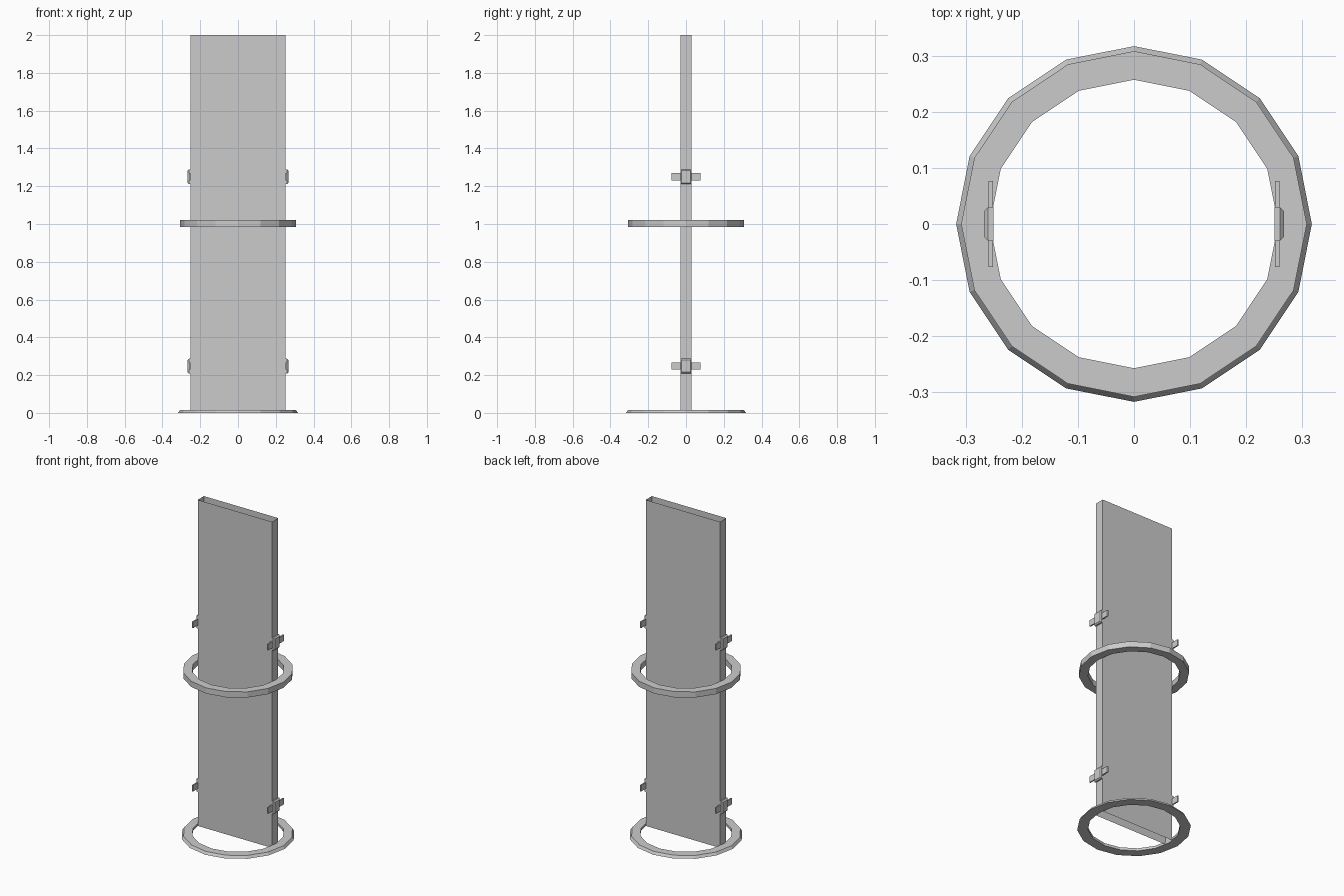
import bpy, bmesh
from math import cos, sin, pi

if "Cube" in bpy.data.objects:
    bpy.data.objects.remove(bpy.data.objects["Cube"])


def finish(name, bm, recalc=True):
    if recalc:
        bmesh.ops.recalc_face_normals(bm, faces=bm.faces)
    mesh = bpy.data.meshes.new(name)
    bm.to_mesh(mesh)
    bm.free()
    obj = bpy.data.objects.new(name, mesh)
    bpy.context.collection.objects.link(obj)
    return obj


def ring(name, profile, sides=16):
    """Revolve a closed (radius, z) profile around the z axis."""
    bm = bmesh.new()
    loops = [[bm.verts.new((r * cos(2 * pi * i / sides), r * sin(2 * pi * i / sides), z))
              for r, z in profile] for i in range(sides)]
    n = len(profile)
    for i in range(sides):
        a, b = loops[i], loops[(i + 1) % sides]
        for j in range(n):
            k = (j + 1) % n
            bm.faces.new((a[j], b[j], b[k], a[k]))
    return finish(name, bm)


def box(name, lo, hi, bevel_side=0, bevel=0.0):
    """Box between two corners; optionally chamfer the rim of its outer x face."""
    bm = bmesh.new()
    bmesh.ops.create_cube(bm, size=1)
    for v in bm.verts:
        v.co = [l + (c + 0.5) * (h - l) for c, l, h in zip(v.co, lo, hi)]
    if bevel_side:
        bm.normal_update()
        outer = next(f for f in bm.faces if f.normal.x * bevel_side > 0.9)
        bmesh.ops.bevel(bm, geom=list(outer.edges), offset=bevel, segments=1,
                        affect='EDGES')
    return finish(name, bm)


# Flat upright sleeve: thin walls, open at top and bottom
W, D, H = 0.252, 0.03, 2.0
bm = bmesh.new()
corners = [(-W, -D), (W, -D), (W, D), (-W, D)]
low = [bm.verts.new((x, y, 0)) for x, y in corners]
top = [bm.verts.new((x, y, H)) for x, y in corners]
for i in range(4):
    j = (i + 1) % 4
    bm.faces.new((low[i], low[j], top[j], top[i]))
finish("panel_sleeve", bm, recalc=False)

# Sixteen-sided base ring with sloped rim, and the plain middle ring
ring("base_ring", [(0.257, 0), (0.317, 0), (0.307, 0.016), (0.257, 0.016)])
ring("middle_ring", [(0.257, 0.985), (0.308, 0.985), (0.308, 1.02), (0.257, 1.02)])

# Side clips: chamfered block with a thin cross bar, two heights on both edges
for side, label in ((-1, "left"), (1, "right")):
    for z, level in ((0.248, "lower"), (1.25, "upper")):
        x0, x1 = sorted((side * 0.25, side * 0.267))
        box(f"{label}_{level}_clip_block", (x0, -0.03, z - 0.039), (x1, 0.03, z + 0.039),
            side, 0.007)
        x0, x1 = sorted((side * 0.251, side * 0.259))
        box(f"{label}_{level}_clip_bar", (x0, -0.077, z - 0.019), (x1, 0.077, z + 0.019))
